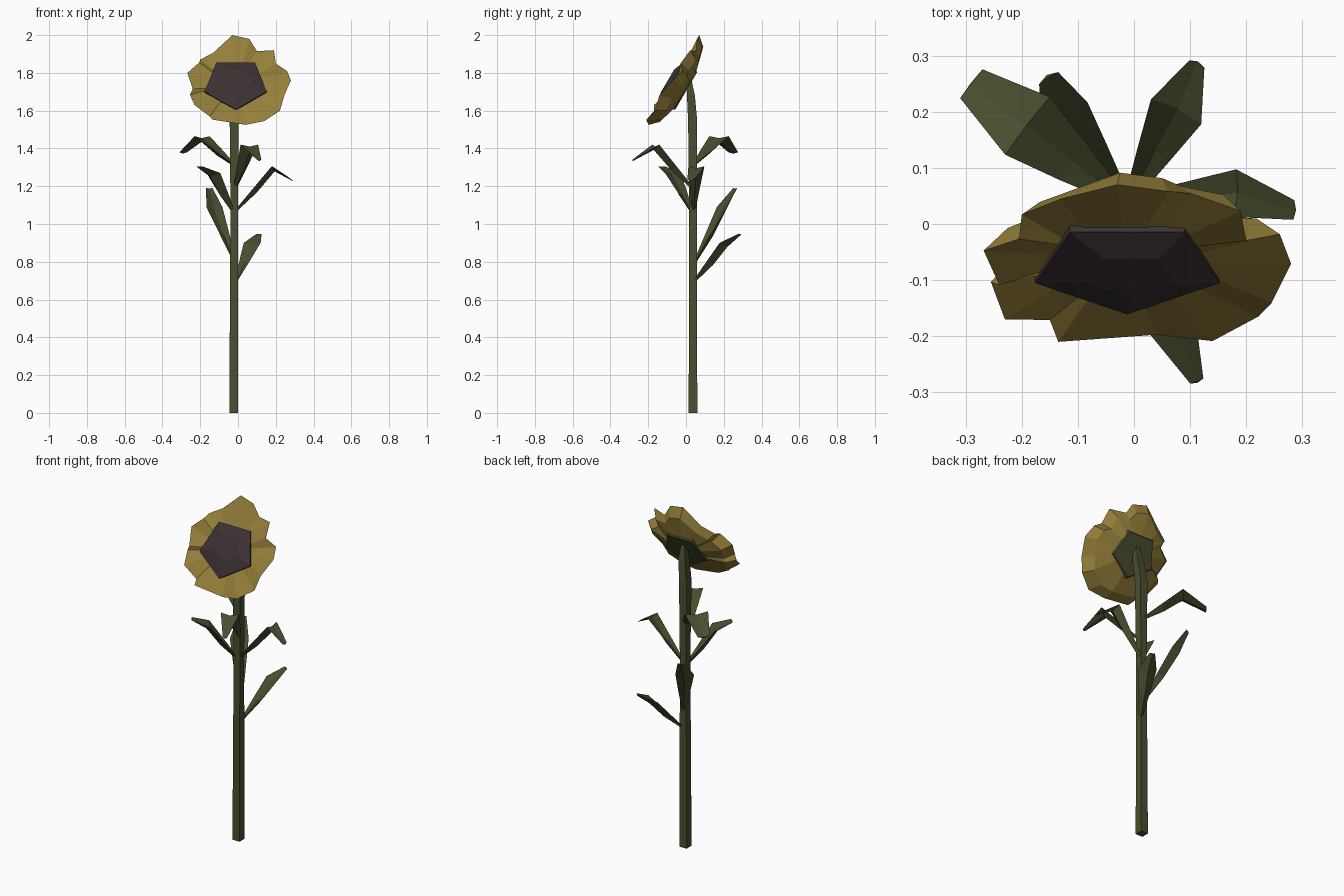
import bpy, math
from mathutils import Vector

if "Cube" in bpy.data.objects:
    bpy.data.objects.remove(bpy.data.objects["Cube"])


def material(name, rgb):
    m = bpy.data.materials.new(name)
    m.diffuse_color = (*rgb, 1)
    m.use_nodes = True
    m.node_tree.nodes["Principled BSDF"].inputs["Base Color"].default_value = m.diffuse_color
    return m


GREEN = material("leaf_green", (0.065, 0.078, 0.028))
YELLOW = material("petal_yellow", (0.30, 0.21, 0.042))
BROWN = material("seed_brown", (0.045, 0.031, 0.034))


def loft(name, rings, mat, cap_start=True, cap_end=True):
    """Skin equal-length closed rings into one flat-shaded mesh."""
    n = len(rings[0])
    verts = [tuple(p) for r in rings for p in r]
    faces = []
    for k in range(len(rings) - 1):
        a, b = k * n, (k + 1) * n
        faces += [(a + i, a + (i + 1) % n, b + (i + 1) % n, b + i) for i in range(n)]
    if cap_start:
        faces.append(tuple(reversed(range(n))))
    if cap_end:
        faces.append(tuple(range(len(verts) - n, len(verts))))
    mesh = bpy.data.meshes.new(name)
    mesh.from_pydata(verts, [], faces)
    mesh.materials.append(mat)
    ob = bpy.data.objects.new(name, mesh)
    bpy.context.collection.objects.link(ob)
    # consistent outward normals
    bpy.context.view_layer.objects.active = ob
    ob.select_set(True)
    bpy.ops.object.mode_set(mode='EDIT')
    bpy.ops.mesh.select_all(action='SELECT')
    bpy.ops.mesh.normals_make_consistent(inside=False)
    bpy.ops.object.mode_set(mode='OBJECT')
    ob.select_set(False)
    return ob


# Stem: four-sided post narrowing to a wedge behind the head
def square(x, y, z, r, dz=0):
    return [(x + sx * r, y + sy * r, z + sy * dz)
            for sx, sy in ((-1, -1), (1, -1), (1, 1), (-1, 1))]


loft("stem", [square(-0.023, 0.037, 0, 0.023), square(-0.02, 0.037, 1.1, 0.02),
              square(-0.02, 0.035, 1.55, 0.024), square(-0.005, 0.026, 1.68, 0.021),
              square(0.0, 0.018, 1.78, 0.008)], GREEN)


# Leaves: keeled blades that widen to a bend, then droop to a blunt tip
def leaf(name, base, bend, tip, width=0.11, tip_width=0.05):
    base, bend, tip = Vector(base), Vector(bend), Vector(tip)
    out = tip - base
    side = Vector((-out.y, out.x, 0)).normalized()
    up = side.cross(out).normalized()
    if up.z < 0:
        up = -up
    rings = []
    for p, w, keel in ((base, 0.022, 0.012), (base.lerp(bend, 0.5), width * 0.62, 0.03),
                       (bend, width, 0.03), (tip, tip_width, 0.008)):
        rings.append([p - side * w / 2, p - up * keel * 0.35,
                      p + side * w / 2, p - up * keel])
    loft(name, rings, GREEN)


leaf("leaf_upper_back", (-0.025, 0.045, 1.32), (-0.19, 0.175, 1.465), (-0.29, 0.25, 1.38), 0.13, 0.065)
leaf("leaf_upper_front", (-0.012, 0.03, 1.20), (0.06, -0.16, 1.42), (0.112, -0.28, 1.34), 0.10, 0.025)
leaf("leaf_right", (-0.01, 0.04, 1.08), (0.18, 0.055, 1.305), (0.285, 0.025, 1.235), 0.085, 0.035)
leaf("leaf_left", (-0.025, 0.03, 1.07), (-0.13, -0.07, 1.27), (-0.205, -0.13, 1.305), 0.11, 0.05)
leaf("leaf_lower_back", (-0.02, 0.05, 0.81), (-0.125, 0.19, 1.09), (-0.152, 0.26, 1.19), 0.10, 0.04)
leaf("leaf_lowest", (-0.005, 0.05, 0.71), (0.075, 0.20, 0.90), (0.112, 0.285, 0.948), 0.10, 0.03)

# Flower head frame: u = x, v up the tilted disc, n out of its face
CENTRE = Vector((0, -0.065, 1.77))
V = Vector((0, 0.506, 0.862))
N = Vector((0, -0.862, 0.506))


def head(u, v, d):
    return CENTRE + Vector((u, 0, 0)) + V * v + N * d


def pentagon(u0, v0, r, d, count=5, angles=None):
    """Points of a point-down pentagon, optionally sampled at given angles."""
    if angles is None:
        angles = [math.radians(-90 + 72 * i) for i in range(5)]
    step = math.radians(72)
    pts = []
    for a in angles:
        k = (a + math.pi / 2) % step - step / 2
        q = r * math.cos(step / 2) / math.cos(k)
        pts.append(head(u0 + 1.05 * q * math.cos(a), v0 + 0.97 * q * math.sin(a), d))
    return pts


# Petals: ragged rim (x, z, forward offset) lofted to seed disc and calyx
rim = [(-0.03, 2.0, 0), (0.06, 1.98, 0), (0.10, 1.93, -0.03), (0.19, 1.92, 0),
       (0.20, 1.845, 0.01), (0.26, 1.82, -0.02), (0.28, 1.76, 0), (0.245, 1.67, 0.02),
       (0.222, 1.60, 0), (0.14, 1.54, 0.01), (0.04, 1.53, -0.01), (-0.135, 1.545, 0.015),
       (-0.15, 1.575, -0.01), (-0.23, 1.62, 0.02), (-0.255, 1.69, -0.01), (-0.24, 1.71, 0.01),
       (-0.268, 1.80, 0), (-0.205, 1.85, 0.01), (-0.2, 1.88, -0.02), (-0.13, 1.92, -0.025)]
flat = [(x, (z - 1.77) / 0.862, d) for x, z, d in rim]
angs = [math.atan2(v + 0.03, u + 0.01) for u, v, d in flat]

front_ring = pentagon(-0.012, -0.03, 0.155, -0.01, angles=angs)
rim_ring = [head(u, v, d) for u, v, d in flat]
mid_ring = [head(u * 0.84, v * 0.84, -0.05 + d * 0.4) for u, v, d in flat]
back_ring = pentagon(0, -0.01, 0.135, -0.083, angles=angs)
loft("petals", [front_ring, rim_ring, mid_ring, back_ring], YELLOW)

# Seed disc: shallow dome in the flower face
loft("seed_disc", [pentagon(-0.012, -0.03, 0.165, -0.02),
                   pentagon(-0.012, -0.03, 0.165, 0.0),
                   pentagon(-0.005, -0.02, 0.08, 0.022)], BROWN)

# Calyx: green pentagon on the back of the head
loft("calyx", [pentagon(0, -0.01, 0.14, -0.078),
               pentagon(0, -0.01, 0.13, -0.09)], GREEN)
